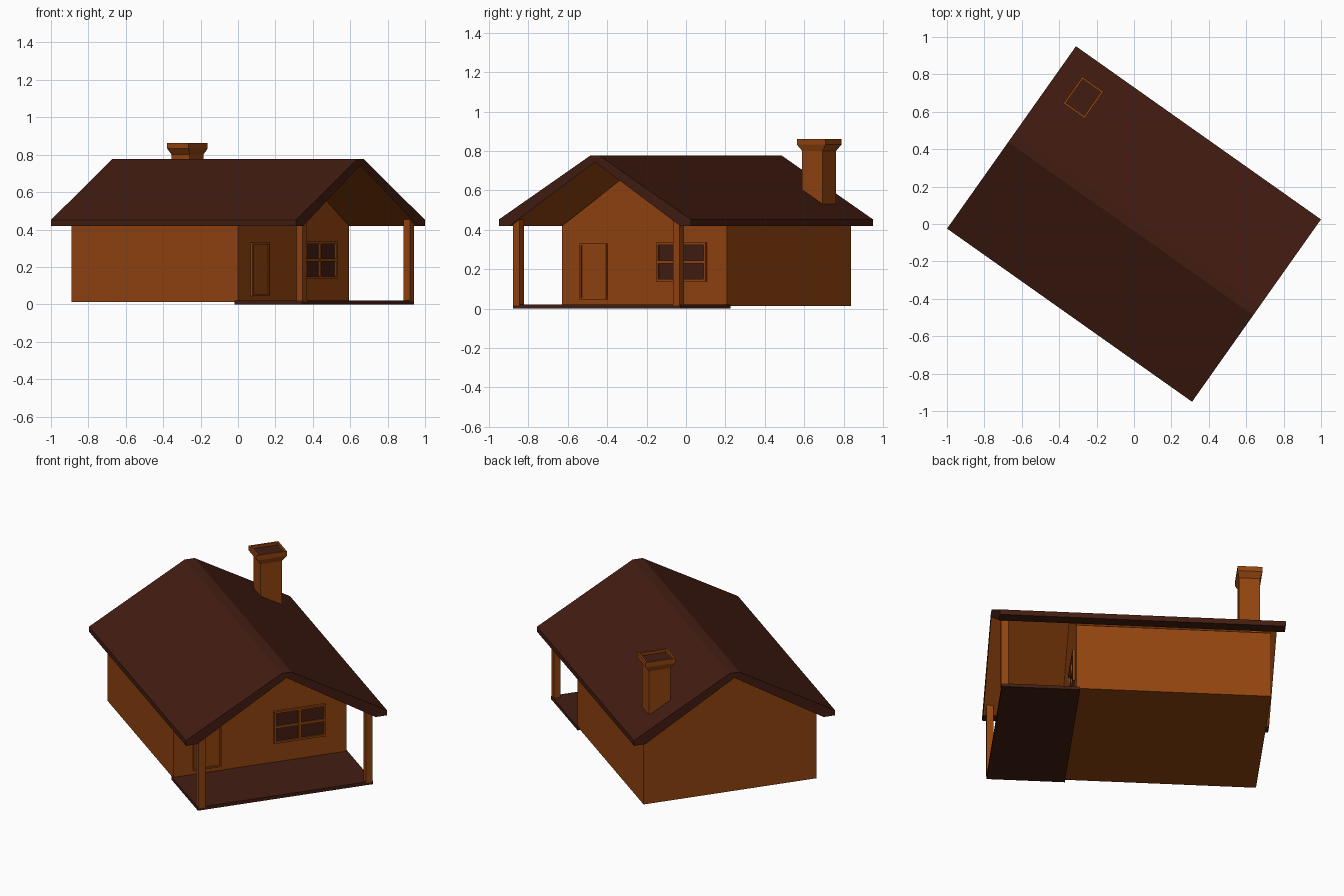
import bpy, bmesh, math
from mathutils import Matrix

if "Cube" in bpy.data.objects:
    bpy.data.objects.remove(bpy.data.objects["Cube"])

# The house is drawn along its own axes (x = length, y = width), then turned
TURN = Matrix.Rotation(math.radians(-35.25), 4, 'Z')


def material(name, color):
    m = bpy.data.materials.new(name)
    m.diffuse_color = (*color, 1)
    m.use_nodes = True
    m.node_tree.nodes["Principled BSDF"].inputs["Base Color"].default_value = m.diffuse_color
    return m


WOOD = material("wood", (0.29, 0.058, 0.005))
DARK = material("dark_brown", (0.055, 0.012, 0.0055))


def finish(name, bm, *mats):
    bmesh.ops.recalc_face_normals(bm, faces=bm.faces)
    bm.transform(TURN)
    me = bpy.data.meshes.new(name)
    bm.to_mesh(me)
    bm.free()
    for m in mats:
        me.materials.append(m)
    ob = bpy.data.objects.new(name, me)
    bpy.context.collection.objects.link(ob)
    return ob


def prism(profile, x0, x1):
    """Extrude a (y, z) profile along the house length."""
    bm = bmesh.new()
    face = bm.faces.new([bm.verts.new((x0, y, z)) for y, z in profile])
    out = bmesh.ops.extrude_face_region(bm, geom=[face])
    moved = [v for v in out["geom"] if isinstance(v, bmesh.types.BMVert)]
    bmesh.ops.translate(bm, verts=moved, vec=(x1 - x0, 0, 0))
    return bm


def box(name, x, y, z, mat):
    rect = [(y[0], z[0]), (y[1], z[0]), (y[1], z[1]), (y[0], z[1])]
    return finish(name, prism(rect, *x), mat)


# Body with gable ends
WALL = 0.364
finish("house_body", prism([(-0.513, 0.012), (0.513, 0.012), (0.513, 0.42),
                            (0, 0.75), (-0.513, 0.42)], -0.727, WALL), WOOD)

# Roof: dark shell with wooden sloping underside
half = [(0.03, 0.776), (0.597, 0.452), (0.597, 0.42), (0.53, 0.42)]
roof = prism(half + [(0, 0.745)] + [(-y, z) for y, z in reversed(half)], -0.802, 0.802)
roof.normal_update()
bmesh.ops.recalc_face_normals(roof, faces=roof.faces)
for f in roof.faces:
    c = f.calc_center_median()
    if f.normal.z < -0.5 and c.z > 0.5:
        f.material_index = 1
finish("roof", roof, DARK, WOOD)

# Porch floor and posts
box("porch_floor", (0.345, 0.785), (-0.52, 0.52), (0, 0.02), DARK)
for side, y in (("left", -0.497), ("right", 0.497)):
    box("porch_post_" + side, (0.748, 0.788), (y - 0.02, y + 0.02), (0.015, 0.475), WOOD)


def frame(name, y0, y1, z0, z1, t, depth):
    """Four bars around an opening on the porch wall."""
    x = (WALL - 0.005, WALL + depth)
    box(name + "_left", x, (y0, y0 + t), (z0, z1), WOOD)
    box(name + "_right", x, (y1 - t, y1), (z0, z1), WOOD)
    box(name + "_top", x, (y0 + t, y1 - t), (z1 - t, z1), WOOD)
    box(name + "_bottom", x, (y0 + t, y1 - t), (z0, z0 + t), WOOD)


# Door
frame("door_frame", -0.397, -0.232, 0.045, 0.33, 0.01, 0.01)
box("door_panel", (WALL - 0.005, WALL + 0.004), (-0.387, -0.242), (0.055, 0.32), WOOD)

# Window with four panes
frame("window_frame", 0.08, 0.387, 0.138, 0.335, 0.012, 0.014)
box("window_glass", (WALL - 0.005, WALL + 0.003), (0.09, 0.377), (0.148, 0.325), DARK)
box("window_bar_upright", (WALL, WALL + 0.012), (0.226, 0.241), (0.15, 0.323), WOOD)
box("window_bar_cross", (WALL, WALL + 0.011), (0.092, 0.375), (0.229, 0.244), WOOD)

# Chimney: stacked rectangles (length, width, z), flared cap and sunken flue
bm = bmesh.new()
rings = []
for a, b, z in [(0.118, 0.127, 0.45), (0.118, 0.127, 0.80), (0.14, 0.176, 0.832),
                (0.14, 0.176, 0.862), (0.118, 0.154, 0.862), (0.118, 0.154, 0.845)]:
    rings.append([bm.verts.new((-0.611 + sx * a / 2, 0.396 + sy * b / 2, z))
                  for sx, sy in ((-1, -1), (1, -1), (1, 1), (-1, 1))])
for low, high in zip(rings, rings[1:]):
    for i in range(4):
        j = (i + 1) % 4
        bm.faces.new((low[i], low[j], high[j], high[i]))
bm.faces.new(rings[0])
bm.faces.new(rings[-1]).material_index = 1
finish("chimney", bm, WOOD, DARK)
